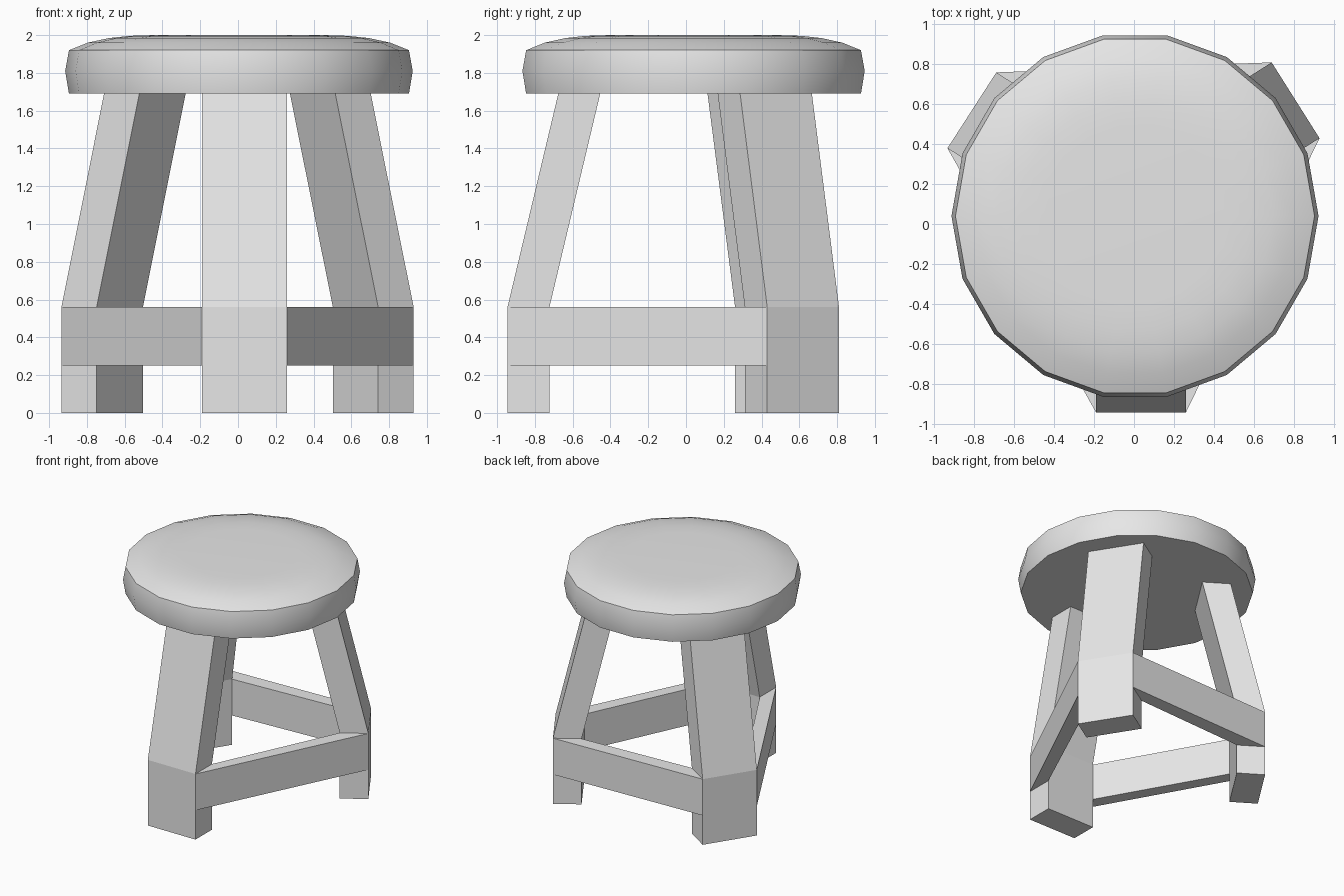
import bpy, bmesh
from math import cos, sin, radians
from mathutils import Vector

cube = bpy.data.objects.get("Cube")
if cube:
    bpy.data.objects.remove(cube)

grey = bpy.data.materials.new("plain grey")
grey.use_nodes = True
grey.diffuse_color = (0.8, 0.8, 0.8, 1)
grey.node_tree.nodes["Principled BSDF"].inputs["Base Color"].default_value = (0.8, 0.8, 0.8, 1)


def loft(name, rings, caps=True):
    """Skin a stack of rings of points, with optional end faces."""
    bm = bmesh.new()
    loops = [[bm.verts.new(p) for p in ring] for ring in rings]
    n = len(loops[0])
    for a, b in zip(loops, loops[1:]):
        for i in range(n):
            j = (i + 1) % n
            bm.faces.new((a[i], a[j], b[j], b[i]))
    if caps:
        bm.faces.new(loops[0][::-1])
        bm.faces.new(loops[-1])
    bmesh.ops.recalc_face_normals(bm, faces=bm.faces)
    mesh = bpy.data.meshes.new(name)
    bm.to_mesh(mesh)
    bm.free()
    mesh.materials.append(grey)
    obj = bpy.data.objects.new(name, mesh)
    bpy.context.collection.objects.link(obj)
    return obj


# Round seat: eighteen sides, bulging rim and softly domed top
SIDES = 18
profile = [(0.90, 1.69), (0.92, 1.81), (0.90, 1.92), (0.80, 1.96),
           (0.69, 1.984), (0.58, 1.996), (0.45, 2.0)]
angles = [radians(360 / SIDES * i) for i in range(SIDES)]
seat = loft("seat", [[(0.005 + r * cos(a), 0.04 + r * sin(a), z) for a in angles]
                     for r, z in profile])
bpy.ops.object.select_all(action="DESELECT")
seat.select_set(True)
bpy.context.view_layer.objects.active = seat
bpy.ops.object.shade_smooth_by_angle(angle=radians(35))

# Three legs, upright to the bend and then leaning inwards to the seat
BEND, TOP, LEAN, DEPTH = 0.56, 1.695, 0.27, 0.222
RAIL_BOTTOM = 0.25

# Outer corners of each foot, anticlockwise from above
feet = {
    "front_leg": ((-0.19, -0.945), (0.26, -0.945)),
    "back_left_leg": ((0.93, 0.43), (0.69, 0.81)),
    "back_right_leg": ((-0.69, 0.76), (-0.935, 0.38)),
}
outlines = []
for name, (start, end) in feet.items():
    start, end = Vector((*start, 0)), Vector((*end, 0))
    inward = Vector((0, 0, 1)).cross(end - start).normalized()
    foot = [start, end, end + inward * DEPTH, start + inward * DEPTH]
    outlines.append(foot)
    loft(name, [[p + inward * shift + Vector((0, 0, z)) for p in foot]
                for z, shift in ((0, 0), (BEND, 0), (TOP, LEAN))])

# Rails bridging the facing sides of neighbouring legs
for i, name in enumerate(("left_rail", "back_rail", "right_rail")):
    here, there = outlines[i], outlines[(i + 1) % 3]
    ends = [(here[1], here[2]), (there[0], there[3])]
    loft(name, [[p + Vector((0, 0, z)) for p, z in
                 ((outer, RAIL_BOTTOM), (outer, BEND), (inner, BEND), (inner, RAIL_BOTTOM))]
                for outer, inner in ends], caps=False)
